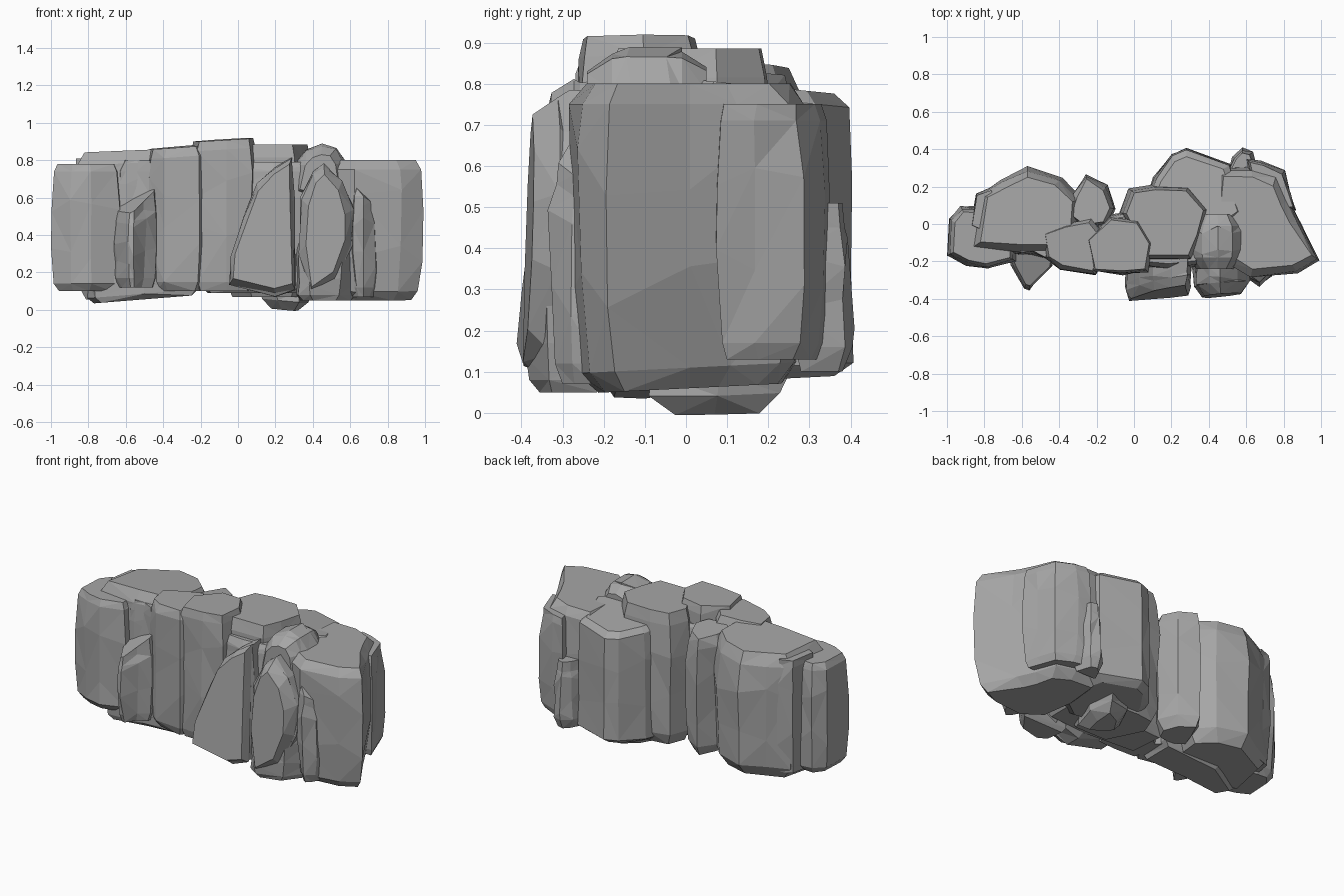
import bpy
import bmesh
import random
from mathutils import Vector

random.seed(7)
default_cube = bpy.data.objects.get("Cube")
if default_cube:
    bpy.data.objects.remove(default_cube, do_unlink=True)

stone = bpy.data.materials.new("grey stone")
stone.use_nodes = True
stone.diffuse_color = (.38, .38, .38, 1)
stone.node_tree.nodes["Principled BSDF"].inputs["Base Color"].default_value = (.38, .38, .38, 1)


def pull_in(point, centre, distance):
    """Move an outline point towards the centre by a fixed distance."""
    offset = centre - point
    return point + offset.normalized() * min(distance, offset.length * .8)


def rock(name, outline, low, high, bevel=.05, inset=.05, foot=.01,
         slope=(0, 0), base_slope=(0, 0), upright=True, rough=.02):
    """Chipped prism: plan outline raised in z, or front outline pushed along y."""
    points = [Vector(p) for p in outline]
    centre = sum(points, Vector((0, 0))) / len(points)
    # each ring: fraction of the height, shift along the height, inward distance
    rings = [(0, 0, inset + foot), (0, bevel, foot), (.35, 0, 0),
             (.7, 0, 0), (1, -bevel, .01), (1, 0, inset)]
    bm = bmesh.new()
    layers = []
    for index, (fraction, shift, distance) in enumerate(rings):
        layer = []
        for point in points:
            # chips only cut inwards so that the overall size is kept
            chip = random.random() * rough if index not in (0, 5) else 0
            flat = pull_in(point, centre, distance + chip)
            away = flat - centre
            top = high + away.dot(Vector(slope))
            bottom = low + away.dot(Vector(base_slope))
            level = bottom + (top - bottom) * fraction + shift
            if index in (2, 3):
                level += random.uniform(-.1, .1) * (high - low)
            position = (flat.x, flat.y, level) if upright else (flat.x, level, flat.y)
            layer.append(bm.verts.new(position))
        layers.append(layer)
    count = len(points)
    for lower, upper in zip(layers, layers[1:]):
        for i in range(count):
            j = (i + 1) % count
            bm.faces.new((lower[i], lower[j], upper[j], upper[i]))
    bm.faces.new(layers[0][::-1])
    bm.faces.new(layers[-1])
    bmesh.ops.triangulate(bm, faces=bm.faces[:])
    bmesh.ops.recalc_face_normals(bm, faces=bm.faces[:])
    mesh = bpy.data.meshes.new(name)
    bm.to_mesh(mesh)
    bm.free()
    mesh.materials.append(stone)
    item = bpy.data.objects.new(name, mesh)
    bpy.context.collection.objects.link(item)
    return item


# Left group
rock("left_end_slab",
     [(-1, -.17), (-.99, .03), (-.93, .1), (-.84, .1), (-.62, 0), (-.63, -.2), (-.78, -.25), (-.9, -.23)],
     .1, .78, bevel=.04, inset=.04)
rock("left_back_mass",
     [(-.87, -.13), (-.84, .16), (-.72, .24), (-.57, .31), (-.38, .25), (-.27, .13), (-.3, -.15), (-.6, -.17)],
     .07, .845, bevel=.07, inset=.06, slope=(.04, -.04), base_slope=(.03, .04))
rock("left_back_shoulder",
     [(-.88, -.02), (-.85, .17), (-.76, .2), (-.7, .08), (-.74, -.08)],
     .11, .81, bevel=.04, inset=.02)
rock("left_front_wall",
     [(-.66, -.08), (-.64, -.16), (-.55, -.18), (-.44, -.2), (-.4, -.05)],
     .1, .8, bevel=.06, inset=.04)
rock("left_spike",
     [(-.68, -.14), (-.66, -.22), (-.59, -.35), (-.56, -.36), (-.48, -.28), (-.42, -.22), (-.42, -.14)],
     .12, .57, bevel=.05, inset=.03, slope=(.6, .4))
rock("left_front_column",
     [(-.51, -.04), (-.49, -.19), (-.4, -.255), (-.2, -.28), (-.1, -.12), (-.22, .04), (-.38, .02)],
     .1, .87, bevel=.05, inset=.04, slope=(.08, .03))
rock("left_under_ledge",
     [(-.82, -.1), (-.78, -.19), (-.5, -.22), (-.2, -.2), (-.2, .02), (-.6, .05)],
     .055, .3, bevel=.03, inset=.04, base_slope=(.08, 0))

# Centre group
rock("centre_column",
     [(-.27, -.08), (-.23, -.26), (-.06, -.28), (.08, -.26), (.11, -.1), (.03, .03), (-.13, .05)],
     .1, .91, bevel=.05, inset=.03, slope=(.06, .02))
rock("centre_back_wedge",
     [(-.37, .03), (-.34, .16), (-.26, .28), (-.14, .21), (-.09, .08), (-.14, -.02), (-.28, -.04)],
     .1, .83, bevel=.06, inset=.04, slope=(.02, -.06))
rock("centre_core",
     [(-.2, -.2), (-.22, .04), (.1, .1), (.5, .1), (.5, -.2), (.2, -.26)],
     .09, .79)
rock("centre_right_block",
     [(-.08, .06), (-.03, .19), (.1, .22), (.3, .21), (.41, .08), (.37, -.08), (.31, -.2), (.05, -.2)],
     .07, .885, bevel=.07, inset=.04)
rock("bottom_knob",
     [(.1, .02), (.2, .2), (.36, .25), (.4, .08), (.33, -.1), (.2, -.08)],
     0, .25, bevel=.05, inset=.07, base_slope=(-.08, .03))

# Right group
rock("right_back_block",
     [(.05, .1), (.1, .25), (.2, .38), (.28, .41), (.52, .32), (.6, .05), (.4, -.1), (.1, -.05)],
     .08, .795, bevel=.03, inset=.05, foot=0, slope=(0, -.1), base_slope=(0, .05), rough=.012)
rock("right_main_block",
     [(.4, .05), (.44, .3), (.62, .31), (.76, .26), (.83, .14), (.89, .01), (1, -.2), (.88, -.27), (.62, -.3), (.46, -.2)],
     .06, .8, bevel=.05, inset=.06, foot=.03, base_slope=(0, .05))
rock("right_back_slab",
     [(.62, .2), (.6, .35), (.68, .34), (.81, .29), (.85, .16), (.87, .07), (.75, .06)],
     .13, .75, bevel=.04, inset=.03)
rock("back_knob",
     [(.49, .26), (.52, .36), (.58, .41), (.64, .39), (.67, .26)],
     .1, .51, bevel=.06, inset=.03, foot=0)
rock("right_arch",
     [(.29, .6), (.3, .78), (.36, .86), (.45, .89), (.53, .87), (.58, .79), (.58, .55)],
     -.24, .05, bevel=.06, inset=.05, upright=False, rough=.01)

# Front boulders
rock("front_boulder",
     [(-.05, .13), (-.05, .27), (.01, .5), (.1, .68), (.2, .77), (.29, .82), (.31, .6), (.31, .1), (.2, .07)],
     -.37, -.12, bevel=.05, inset=.04, foot=.005, slope=(0, .1), base_slope=(.1, .09), upright=False)
rock("front_lens",
     [(.32, .3), (.33, .6), (.4, .74), (.46, .79), (.56, .7), (.63, .54), (.62, .33), (.52, .14), (.38, .06)],
     -.38, -.15, bevel=.06, inset=.06, foot=.005, base_slope=(.08, .03), upright=False)
rock("front_lens_foot",
     [(.3, -.2), (.31, -.34), (.38, -.39), (.56, -.34), (.64, -.2)],
     .05, .36, bevel=.03, inset=.03)
rock("front_right_sliver",
     [(.58, -.2), (.61, -.3), (.67, -.34), (.74, -.28), (.76, -.2)],
     .07, .62, bevel=.05, inset=.03, slope=(-1, .3))
